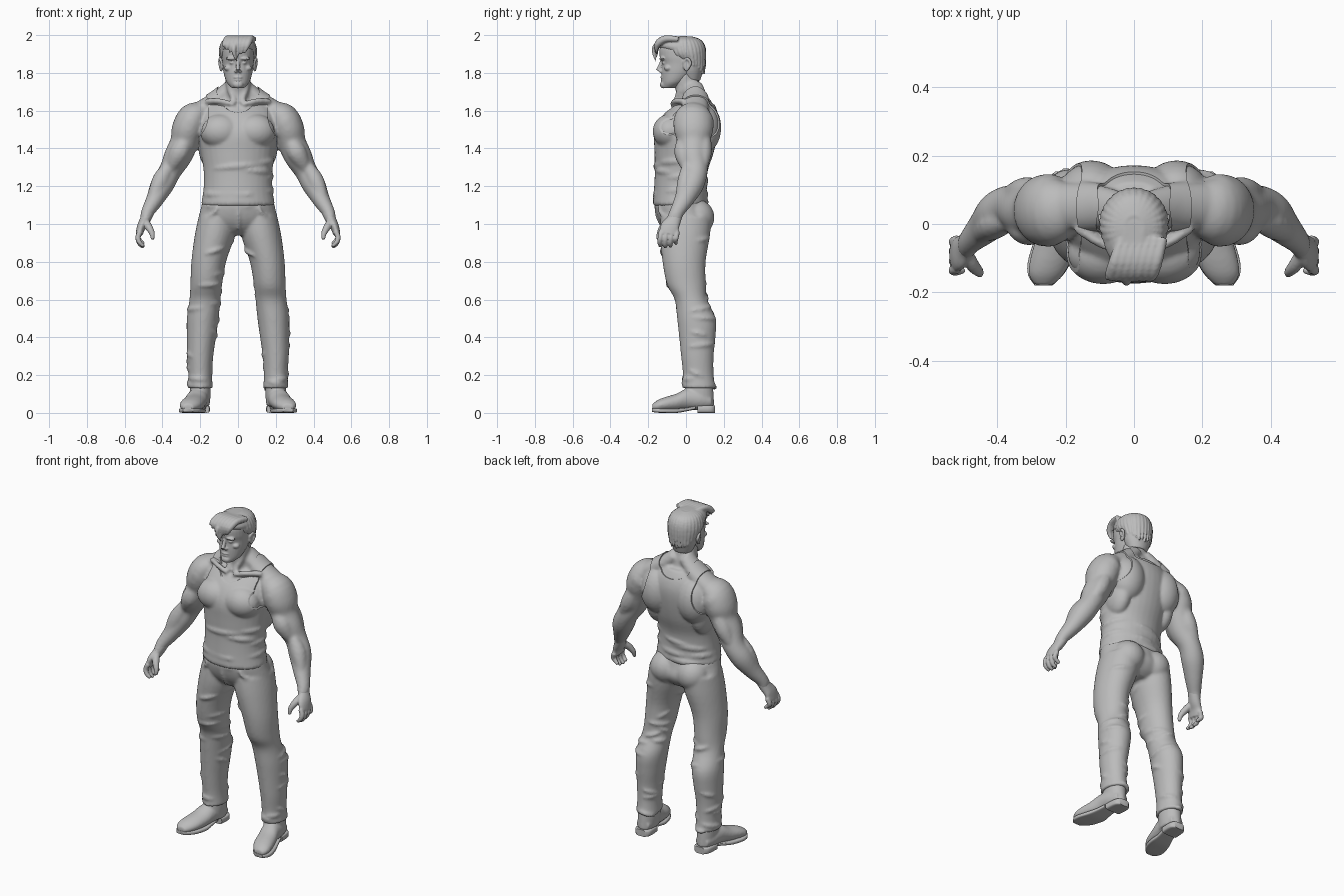
import bpy, bmesh, math, random
from mathutils import Vector, Matrix

random.seed(4)
if "Cube" in bpy.data.objects:
    bpy.data.objects.remove(bpy.data.objects["Cube"], do_unlink=True)

CM = 0.01                      # all sizes below are hundredths of a unit
X, Y, Z = Vector((1, 0, 0)), Vector((0, 1, 0)), Vector((0, 0, 1))

clay = bpy.data.materials.new("clay_grey")
clay.use_nodes = True
clay.diffuse_color = (0.5, 0.5, 0.5, 1)
clay.node_tree.nodes["Principled BSDF"].inputs["Base Color"].default_value = (0.5, 0.5, 0.5, 1)


def spline(rings, steps=4):
    """Smooth a list of rings (x, y, z, radius a, radius b)."""
    pts = [Vector(r) for r in rings]
    out = []
    for i in range(len(pts) - 1):
        a, b, c, d = pts[max(i - 1, 0)], pts[i], pts[i + 1], pts[min(i + 2, len(pts) - 1)]
        for k in range(steps):
            t = k / steps
            out.append(b + (c - a) * (t / 2) + (a * 2 - b * 5 + c * 4 - d) * (t * t / 2)
                       + (b * 3 - a - c * 3 + d) * (t ** 3 / 2))
    return out + [pts[-1]]


def loft(bm, rings, axis=None, ref=None, both=False, square=1.0, n=24):
    """Skin elliptical rings; rings follow the path unless an axis is given."""
    if both:
        loft(bm, [(-r[0], *r[1:]) for r in rings], axis, ref, False, square, n)
    path = spline(rings)
    centres = [p.to_3d() for p in path]
    if axis:
        ref = Y if axis == Z else Z
    elif ref is None:
        chord = centres[-1] - centres[0]
        ref = min((Y, X, Z), key=lambda d: abs(chord.dot(d)))
    loops = []
    for i, p in enumerate(path):
        t = axis or (centres[min(i + 1, len(path) - 1)] - centres[max(i - 1, 0)]).normalized()
        u = ref.cross(t).normalized()
        v = t.cross(u)
        loop = []
        for k in range(n):
            c, s = math.cos(math.tau * k / n), math.sin(math.tau * k / n)
            c, s = math.copysign(abs(c) ** square, c), math.copysign(abs(s) ** square, s)
            loop.append(bm.verts.new((centres[i] + u * c * p[3] + v * s * p[4]) * CM))
        loops.append(loop)
    for a, b in zip(loops, loops[1:]):
        for k in range(n):
            bm.faces.new((a[k], a[k - 1], b[k - 1], b[k]))
    bm.faces.new(loops[0])
    bm.faces.new(loops[-1][::-1])


def rope(bm, points, radii, **kw):
    """Round tapered strand through a few points."""
    loft(bm, [(*p, r, r) for p, r in zip(points, radii)], n=12, **kw)


def blob(bm, centre, radii, both=False):
    for side in ((1, -1) if both else (1,)):
        place = Matrix.Translation((centre[0] * side * CM, centre[1] * CM, centre[2] * CM))
        bmesh.ops.create_uvsphere(bm, u_segments=24, v_segments=14, radius=CM,
                                  matrix=place @ Matrix.Diagonal((*radii, 1)))


def fold(bm, ring, start, span, slope, size, lift=0.0):
    """Cloth crease wrapped part of the way around a ring."""
    pts = []
    for k in range(6):
        a = start + span * k / 5
        pts.append((ring[0] + math.cos(a) * (ring[3] + lift),
                    ring[1] + math.sin(a) * (ring[4] + lift), ring[2] + slope * (k / 5 - 0.5)))
    rope(bm, pts, [size * (0.3 + math.sin(math.pi * k / 5)) for k in range(6)], ref=Z)


def finish(name, bm, voxel=0, smooth=4, push=0, cutter=None):
    """Turn the pieces into one object, fused and smoothed when a voxel size is given."""
    bmesh.ops.recalc_face_normals(bm, faces=bm.faces)
    ob = bpy.data.objects.new(name, bpy.data.meshes.new(name))
    bm.to_mesh(ob.data)
    bm.free()
    bpy.context.scene.collection.objects.link(ob)
    if voxel:
        m = ob.modifiers.new("fuse", 'REMESH')
        m.mode, m.voxel_size = 'VOXEL', voxel * CM
        m = ob.modifiers.new("soften", 'SMOOTH')
        m.factor, m.iterations = 0.5, smooth
    if push:
        m = ob.modifiers.new("thickness", 'DISPLACE')
        m.strength, m.mid_level = push * CM, 0
    if cutter:
        m = ob.modifiers.new("openings", 'BOOLEAN')
        m.operation, m.object, m.solver = 'DIFFERENCE', cutter, 'EXACT'
    bpy.context.view_layer.update()
    graph = bpy.context.evaluated_depsgraph_get()
    mesh = bpy.data.meshes.new_from_object(ob.evaluated_get(graph))
    ob.modifiers.clear()
    ob.data = mesh
    mesh.materials.clear()
    mesh.materials.append(clay)
    mesh.shade_smooth()
    mesh.set_sharp_from_angle(angle=math.radians(50))
    return ob


TORSO = [(0, -3, 110, 19, 14), (0, -3, 118, 17.6, 13.3), (0, -2.5, 128, 17.5, 13.3),
         (0, -1, 138, 19, 15), (0, 0, 148, 20.5, 16), (0, 2, 156, 20, 14.5),
         (0, 4, 162, 17, 11), (0, 5, 167, 10, 7)]


def trunk():
    bm = bmesh.new()
    loft(bm, TORSO, Z, n=32)
    blob(bm, (9, -8.5, 149), (10.5, 8.5, 8.5), True)                    # chest
    blob(bm, (12.5, 9, 151), (9.5, 9, 13), True)                        # upper back
    blob(bm, (15, 4, 143), (5.5, 9, 13), True)                          # flanks
    loft(bm, [(3, 4, 173, 4, 5), (11, 5, 166, 4.5, 6.5), (20, 5, 160, 5, 7)], both=True)
    return bm


# Bare body: trunk, neck and arms
bm = trunk()
loft(bm, [(0, 3, 158, 8, 8), (0, 2, 168, 6.8, 7), (0, 0, 176, 6.6, 7), (0, -1, 182, 6, 7)], Z)
rope(bm, [(5.5, 0, 179), (4, -3, 171), (1.5, -6, 164)], [1.5, 1.8, 1.3], both=True)
rope(bm, [(2, -7, 163), (9, -6, 165), (17, -1, 165)], [1.3, 1.5, 1.5], both=True)
loft(bm, [(18, 5, 160, 5, 7), (23.5, 4, 156.5, 8, 10), (26.5, 4, 150, 8.6, 10.5),
          (28.5, 4, 143, 7.5, 8.5), (32, 4, 135.5, 7.3, 7.5), (36, 5, 128, 6, 6.5),
          (40, 3, 121, 6.2, 6.5), (44, -1, 113, 4.7, 5.2), (48, -5, 106, 3.4, 3.8),
          (49, -6.5, 102, 2.8, 4)], both=True)
blob(bm, (25, 4, 153.5), (8, 10.8, 9.5), True)                          # shoulder
rope(bm, [(27, -1, 146), (31, -1, 138), (36, 1, 129)], [3, 5.4, 3], both=True)
rope(bm, [(28, 9, 147), (32, 9, 138), (37, 8.5, 129)], [4, 4.8, 2.5], both=True)
rope(bm, [(35, 1, 134), (41, 0, 123), (46, -4, 111)], [2, 4.6, 2], both=True)
finish("body", bm, 0.9, 5)

# Hands: palm, curled fingers, thumb
bm = bmesh.new()
loft(bm, [(47, -4.5, 107, 3, 3.4), (49.3, -6.5, 102, 2.8, 3.9), (51.2, -8.5, 98.5, 2.3, 5),
          (52.3, -9.3, 94.5, 1.9, 5)], both=True)
for i, drop in enumerate((0.6, 0, 0.3, 1.8)):
    y = -13.6 + i * 2.8
    rope(bm, [(51.8, y + 0.5, 96), (53, y, 92.8), (52, y - 0.3, 89.5 + drop), (49.8, y, 87.6 + drop)],
         [1.5, 1.4, 1.25, 0.9], both=True)
rope(bm, [(49.5, -8, 102), (47.3, -12, 98.5), (45.5, -14, 95), (45.2, -14.8, 91.8)],
     [2, 2, 1.5, 0.9], both=True)
finish("hands", bm, 0.5, 3)

# Tank top with neck and arm openings
cut = bmesh.new()
loft(cut, [(0, -30, 170, 11, 13), (0, 5, 170, 11, 9), (0, 30, 170, 9, 4)], -Y, n=48)
loft(cut, [(26, -30, 160, 10.5, 16), (26, 0, 160, 10.5, 16), (26, 30, 160, 11, 17)],
     -Y, both=True, n=48)
cutter = finish("opening_cutter", cut)
cutter.hide_render = True
bm = trunk()
waist = spline(TORSO)
for i in range(9):
    ring = min(waist, key=lambda r: abs(r[2] - 112 - i * 2.6))
    fold(bm, ring, random.uniform(0, 6), random.uniform(1, 2), random.uniform(-4, 4), 0.9, -0.2)
fold(bm, waist[3], 0, math.tau, 0, 0.9)
finish("tank_top", bm, 0.9, 5, 0.7, cutter)
bpy.data.objects.remove(cutter, do_unlink=True)

# Head with facial relief
bm = bmesh.new()
loft(bm, [(0, -9, 172, 3.2, 3.8), (0, -6.5, 175, 6, 6.3), (0, -4, 180, 7.6, 9),
          (0, -3, 185, 8.2, 9.8), (0, -3, 189, 8.5, 11), (0, -3, 194, 8, 10.5),
          (0, -3, 198, 4, 6)], Z, n=32)
blob(bm, (0, -12, 173.8), (2.8, 1.8, 2))                                # chin
blob(bm, (0, -12.6, 177.6), (2.3, 1, 0.6))                              # upper lip
blob(bm, (0, -12.5, 176.3), (1.9, 1, 0.6))                              # lower lip
blob(bm, (3.4, -12.6, 187.6), (3.2, 1.5, 0.9), True)                    # brow
blob(bm, (3.1, -11.8, 185.3), (1.4, 1, 0.7), True)                      # eye
blob(bm, (5, -9.5, 182.5), (2.3, 2, 1.6), True)                         # cheekbone
rope(bm, [(0, -12.6, 187), (0, -13.6, 184), (0, -14.9, 181.2)], [0.9, 1, 1.2])
blob(bm, (1.1, -13.4, 180.8), (0.9, 1.1, 0.8), True)                    # nostril
blob(bm, (8.6, 0.3, 184.3), (0.9, 2, 3.4), True)                        # ear
rope(bm, [(8.8, -1.5, 185), (9.5, 0.5, 187.6), (9.7, 2.4, 185), (8.9, 0, 181)],
     [0.5, 0.8, 0.8, 0.6], both=True)
finish("head", bm, 0.45, 2)

# Hair: cap, combed strands and swept fringe
bm = bmesh.new()
loft(bm, [(0, 3, 176, 5.5, 4.5), (0, 2.6, 181, 7.6, 6.5), (0, 2.5, 186, 8.6, 7.5),
          (0, 0.5, 190, 9.2, 9.7), (0, -2.5, 194, 9.2, 11.5), (0, -3, 197.5, 7, 9),
          (0, -3, 199.4, 3, 4)], Z, n=32)
for i in range(21):
    a = math.radians(-32 + i * 12.2)
    c, s = math.cos(a), math.sin(a)
    low = 187 - 8 * max(s, 0) + random.uniform(-1, 1)
    rope(bm, [(c * 2.5, s * 3 - 1, 198.7), (c * 7.4, s * 8.5 - 1, 196.4), (c * 9.1, s * 9.6, 191),
              (c * 8.6, s * 8 + 1.8, low)], [0.9, 1.2, 1.2, 0.4], ref=Vector((-s, c, 0)))
for i in range(7):
    x = 6.5 - i * 2
    tip = 191.5 - 2.8 * math.sin(i * 0.7) + random.uniform(-1, 1)
    rope(bm, [(x + 2, -4, 197.8), (x, -11, 198), (x - 1.5, -15.2, 195), (x - 3, -15.6, tip)],
         [1.4, 1.9, 1.7, 0.4], ref=X)
rope(bm, [(0, -12, 197), (-2, -16.3, 194), (-2, -16.8, 190), (-0.6, -15.8, 186)],
     [1.2, 1.4, 1, 0.3], ref=X)
finish("hair", bm, 0.5, 2)

# Trousers with creases behind the knees and at the ankles
LEG = [(10.8, 0, 104, 10, 13.5), (12.3, -0.5, 94, 10.6, 13.2), (15.5, -1, 80, 9.2, 11.4),
       (16.8, 0.2, 68, 8.4, 10.3), (17.5, 2.6, 60, 8.2, 8.6), (18.7, 5.5, 50, 8.4, 10.2),
       (19.4, 6, 40, 7.7, 9.6), (20, 6, 30, 6.9, 8.6), (20, 6.5, 20, 6.3, 8.1),
       (20, 6.8, 13, 6.7, 8.8)]
bm = bmesh.new()
loft(bm, [(0, -3, 113, 18.6, 13.6), (0, -2.2, 108, 19.8, 14.2), (0, -0.5, 102, 20.8, 14),
          (0, 0, 97, 17, 11), (0, 0, 94, 8, 7)], Z, n=32)
blob(bm, (9, 5.5, 103.5), (9.3, 9.6, 9.5), True)                        # seat
loft(bm, LEG, Z, both=True, n=32)
shape = spline(LEG)
for side in (1, -1):
    for z in (13.5, 16, 18, 21, 24, 27, 31, 36, 42, 50, 55, 58, 61, 64, 68, 74, 86, 92):
        ring = min(shape, key=lambda r: abs(r[2] - z)).copy()
        ring[0], ring[2] = ring[0] * side, z
        fold(bm, ring, random.uniform(0, 6), random.uniform(1.2, 2.8), random.uniform(-6, 6), 1, -0.4)
fold(bm, (0, -2.6, 109.5, 19.4, 14), 0, math.tau, 0, 0.6)
rope(bm, [(11, -14.6, 109), (13.5, -13, 105), (19.5, -6, 103)], [0.6, 0.8, 0.6], both=True)
rope(bm, [(0, -16.3, 109), (0.4, -15, 103), (0.2, -12, 97)], [0.6, 0.9, 0.6])
finish("trousers", bm, 0.9, 4)

# Boots, toes turned out
bm = bmesh.new()
loft(bm, [(20, 7, 18, 5.6, 7), (20, 7, 10, 5.5, 7.6), (20, 7.3, 4, 5, 7.6)], Z, both=True)
loft(bm, [(20, 13.5, 6, 4, 3.5), (20.5, 8, 7, 5.4, 5.5), (21.5, 1, 7.3, 5.6, 5.8),
          (23, -5, 5.6, 6, 4.6), (24.6, -11, 4.6, 6, 3.8), (25.8, -15, 3.8, 5, 3),
          (26.4, -17.8, 3, 2.8, 1.7)], -Y, both=True)
finish("boots", bm, 0.7, 3)

# Soles and heels
bm = bmesh.new()
loft(bm, [(21.3, 5, 2.8, 4.3, 0.9), (22.3, 0, 1.8, 5, 1), (23.2, -5, 1.2, 6.1, 1.2), (24.8, -11, 1.2, 6.3, 1.2),
          (25.9, -15, 1.3, 5.1, 1.2), (26.5, -18, 1.5, 2.6, 1)], -Y, both=True, square=0.4)
loft(bm, [(20, 15.4, 2, 3, 2), (20, 13, 2, 5, 2), (20.4, 6, 2, 5.2, 2)], -Y, both=True, square=0.4)
finish("soles", bm)
